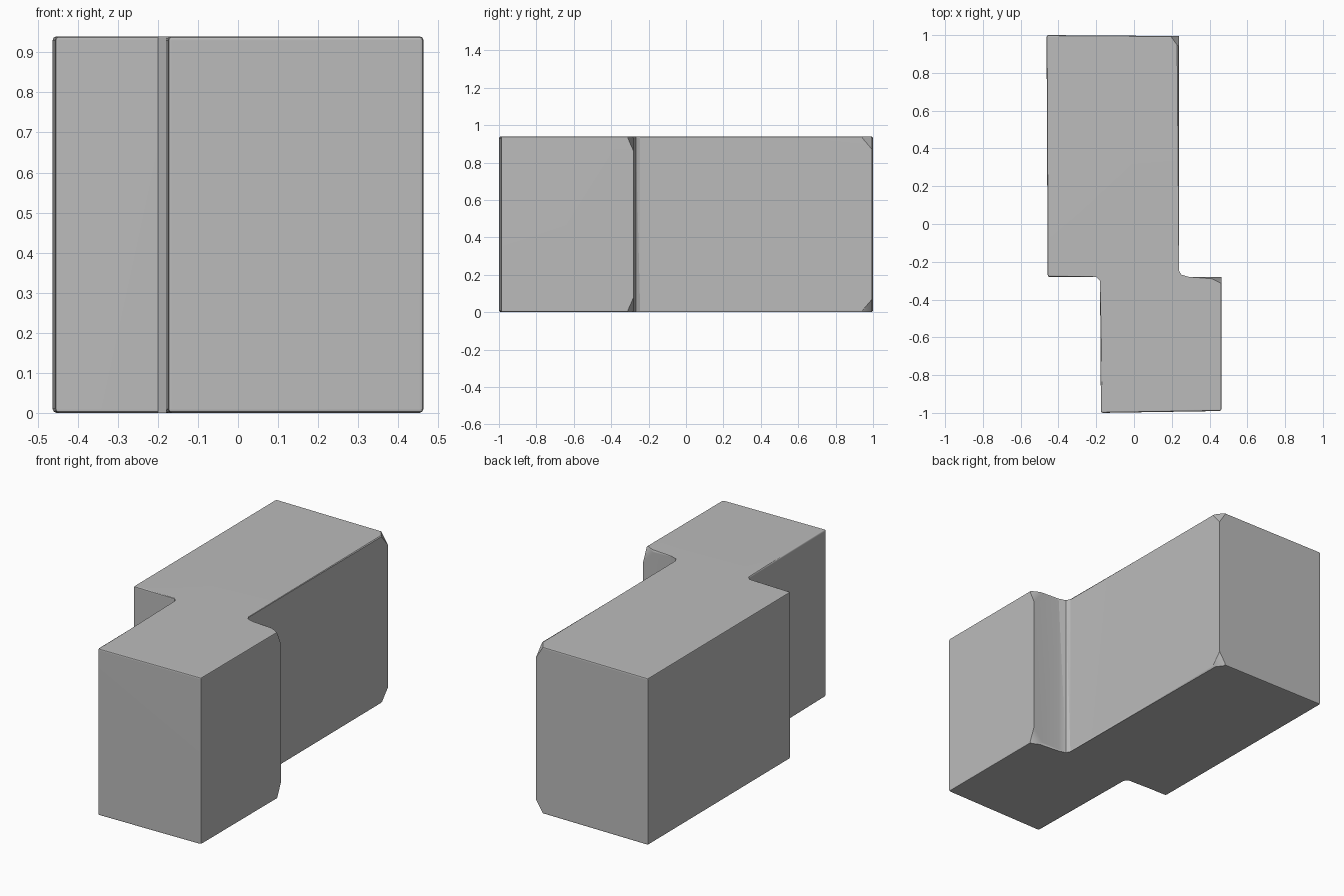
import bpy, bmesh
from mathutils import Vector

cube = bpy.data.objects.get("Cube")
if cube:
    bpy.data.objects.remove(cube, do_unlink=True)

H = 0.94

# Plain grey material
grey = bpy.data.materials.new("stone_grey")
grey.use_nodes = True
colour = (0.5, 0.5, 0.5, 1)
grey.diffuse_color = colour
grey.node_tree.nodes["Principled BSDF"].inputs["Base Color"].default_value = colour

# Stepped outline, with a small fillet in each inner corner
outline = [(-0.175, -1), (0.463, -0.99), (0.463, -0.28), (0.29, -0.28),
           (0.25, -0.268), (0.238, -0.245), (0.238, 0.995), (-0.463, 1),
           (-0.457, -0.28), (-0.2, -0.28), (-0.18, -0.3)]

bm = bmesh.new()
base = bm.faces.new([bm.verts.new((x, y, 0)) for x, y in outline])
top = bmesh.ops.extrude_face_region(bm, geom=[base])["geom"]
bmesh.ops.translate(bm, vec=(0, 0, H),
                    verts=[g for g in top if isinstance(g, bmesh.types.BMVert)])
bmesh.ops.recalc_face_normals(bm, faces=bm.faces)


def chip(x, y, z, size):
    """Break off one corner by a different length along each axis."""
    corner = Vector((x, y, z))
    vert = min(bm.verts, key=lambda v: (v.co - corner).length)
    corner = vert.co.copy()
    step = 0.02
    made = bmesh.ops.bevel(bm, geom=[vert], offset=step, offset_type='OFFSET',
                           segments=1, profile=0.5, affect='VERTICES')
    for v in made["verts"]:
        d = (v.co - corner).normalized()
        axis = max(range(3), key=lambda i: abs(d[i]))
        v.co = corner + d * size[axis]


def soften(test, width):
    """Bevel the edges that satisfy a rule."""
    edges = [e for e in bm.edges if test(e)]
    bmesh.ops.bevel(bm, geom=edges, offset=width, offset_type='OFFSET',
                    segments=2, profile=0.5, affect='EDGES', clamp_overlap=True)


# Chipped corners, above and below
for z in (0, H):
    chip(0.238, 0.995, z, (0.045, 0.06, 0.07))
    chip(0.463, -0.28, z, (0.07, 0.035, 0.08))


def is_rim(e):
    a, b = (v.co for v in e.verts)
    flat = abs(a.z - b.z) < 0.001 and (a.z < 0.001 or a.z > H - 0.001)
    return flat and e.calc_length() > 0.1


def is_outer_upright(e):
    a, b = (v.co for v in e.verts)
    upright = abs(a.x - b.x) < 0.001 and abs(a.y - b.y) < 0.001
    return upright and e.calc_face_angle_signed(0) > 1 and e.calc_length() > H - 0.05


soften(lambda e: is_rim(e) or is_outer_upright(e), 0.014)

mesh = bpy.data.meshes.new("stepped_block")
bm.to_mesh(mesh)
bm.free()
block = bpy.data.objects.new("stepped_block", mesh)
bpy.context.collection.objects.link(block)
mesh.materials.append(grey)

# Smooth rounded edges, flat broad faces
bpy.context.view_layer.objects.active = block
block.select_set(True)
bpy.ops.object.shade_smooth_by_angle(angle=0.6)
weighted = block.modifiers.new("even_shading", 'WEIGHTED_NORMAL')
weighted.keep_sharp = True
